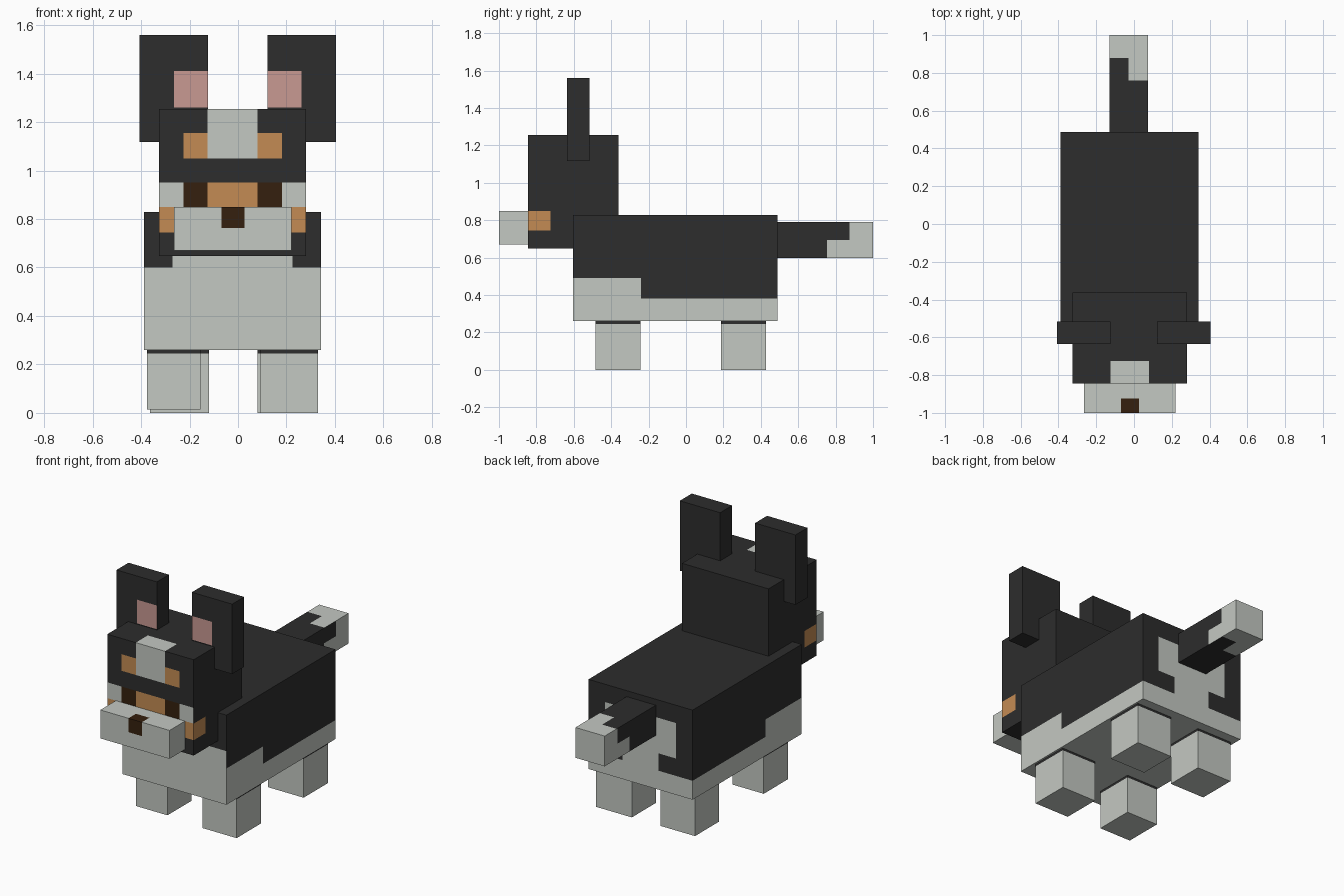
import bpy, bmesh
from mathutils import Vector

if "Cube" in bpy.data.objects:
    bpy.data.objects.remove(bpy.data.objects["Cube"])

COLOURS = {
    "black_fur": (0.026, 0.026, 0.026),
    "pale_fur": (0.55, 0.58, 0.54),
    "ear_pink": (0.58, 0.32, 0.29),
    "tan_fur": (0.55, 0.26, 0.087),
    "dark_brown": (0.036, 0.0144, 0.0044),
}
NAMES = list(COLOURS)
BLACK, PALE, PINK, TAN, BROWN = range(5)
MATS = []
for n, c in COLOURS.items():
    m = bpy.data.materials.new(n)
    m.diffuse_color = (*c, 1)
    m.use_nodes = True
    m.node_tree.nodes["Principled BSDF"].inputs["Base Color"].default_value = m.diffuse_color
    MATS.append(m)

ALL = (-9, 9)
FACES = {"-x": (0, -1), "+x": (0, 1), "-y": (1, -1), "+y": (1, 1), "-z": (2, -1), "+z": (2, 1)}


def box(name, x, y, z, base, patches=()):
    """Box with rectangular patches: (side, range, range, colour), ranges on the two in-plane axes."""
    lo, hi = Vector((x[0], y[0], z[0])), Vector((x[1], y[1], z[1]))
    bm = bmesh.new()
    bmesh.ops.create_cube(bm, size=1)
    for v in bm.verts:
        v.co = Vector([(lo[i] + hi[i]) / 2 + v.co[i] * (hi[i] - lo[i]) for i in range(3)])
    # cut along every patch border
    cuts = set()
    for side, a, b, _ in patches:
        axes = [i for i in range(3) if i != FACES[side][0]]
        for i, r in zip(axes, (a, b)):
            cuts |= {(i, t) for t in r if lo[i] + 1e-4 < t < hi[i] - 1e-4}
    for i, t in sorted(cuts):
        no = Vector((0, 0, 0))
        no[i] = 1
        bmesh.ops.bisect_plane(bm, geom=bm.verts[:] + bm.edges[:] + bm.faces[:],
                               dist=1e-5, plane_co=no * t, plane_no=no)
    # colour faces; later patches win
    bm.normal_update()
    for f in bm.faces:
        f.material_index = base
        c = f.calc_center_median()
        for side, a, b, col in patches:
            ax, s = FACES[side]
            i, j = [k for k in range(3) if k != ax]
            if f.normal[ax] * s > 0.9 and a[0] < c[i] < a[1] and b[0] < c[j] < b[1]:
                f.material_index = col
    me = bpy.data.meshes.new(name)
    bm.to_mesh(me)
    bm.free()
    for m in MATS:
        me.materials.append(m)
    ob = bpy.data.objects.new(name, me)
    bpy.context.collection.objects.link(ob)
    return ob


# body: black back, pale belly, chest and rump
body = [
    ("-z", ALL, ALL, PALE),
    ("-y", ALL, (-9, 0.60), PALE),
    ("-y", (-0.27, 0.225), ALL, PALE),
    ("+y", (-0.27, 0.225), (0.49, 0.715), PALE),
    ("+y", (-0.15, 0.105), (0.38, 0.49), PALE),
    ("+y", ALL, (-9, 0.38), PALE),
]
for s in ("-x", "+x"):
    body += [(s, ALL, (-9, 0.38), PALE), (s, (-9, -0.24), (-9, 0.49), PALE)]
box("body", (-0.388, 0.342), (-0.604, 0.488), (0.26, 0.828), BLACK, body)

# head: blaze, brows, eyes and cheeks
head = [
    ("-y", (-0.125, 0.08), (1.05, 9), PALE),
    ("+z", (-0.125, 0.08), (-9, -0.725), PALE),
    ("-y", (-0.225, -0.125), (1.05, 1.155), TAN),
    ("-y", (0.08, 0.182), (1.05, 1.155), TAN),
    ("-y", ALL, (0.85, 0.95), PALE),
    ("-y", (-0.225, 0.182), (0.85, 0.95), BROWN),
    ("-y", (-0.125, 0.08), (0.85, 0.95), TAN),
    ("-y", ALL, (0.745, 0.85), TAN),
    ("-x", (-9, -0.725), (0.745, 0.85), TAN),
    ("+x", (-9, -0.725), (0.745, 0.85), TAN),
]
box("head", (-0.325, 0.281), (-0.845, -0.362), (0.648, 1.255), BLACK, head)

# muzzle with nose
box("muzzle", (-0.265, 0.22), (-1.0, -0.845), (0.67, 0.85), PALE, [
    ("-y", (-0.068, 0.026), (0.762, 9), BROWN),
    ("+z", (-0.068, 0.026), (-9, -0.925), BROWN),
])

# ears with pink inner patch
for name, x, pink in (("ear_left", (-0.407, -0.124), (-0.265, 9)),
                      ("ear_right", (0.121, 0.404), (-9, 0.262))):
    box(name, x, (-0.635, -0.515), (1.117, 1.56), BLACK, [("-y", pink, (1.26, 1.41), PINK)])

# tail with a stepped pale tip
tail = [("+y", ALL, ALL, PALE)]
for s in ("-x", "+x"):
    tail += [(s, (0.873, 9), ALL, PALE), (s, (0.753, 9), (-9, 0.693), PALE)]
tail += [
    ("+z", ALL, (0.88, 9), PALE), ("+z", (-0.028, 9), (0.76, 9), PALE),
    ("-z", ALL, (0.88, 9), PALE), ("-z", (-9, -0.028), (0.76, 9), PALE),
]
box("tail", (-0.13, 0.075), (0.48, 1.0), (0.598, 0.79), BLACK, tail)

# legs with a thin dark band under the belly
front, back = (-0.485, -0.243), (0.186, 0.428)
band = [(s, ALL, (0.246, 9), BLACK) for s in ("-x", "+x", "-y", "+y")]
for name, x, y, bottom in (("front_leg_left", (-0.375, -0.155), front, 0.015),
                           ("front_leg_right", (0.09, 0.33), front, 0.0),
                           ("back_leg_left", (-0.363, -0.12), back, 0.0),
                           ("back_leg_right", (0.08, 0.33), back, 0.0)):
    box(name, x, y, (bottom, 0.27), PALE, band)
